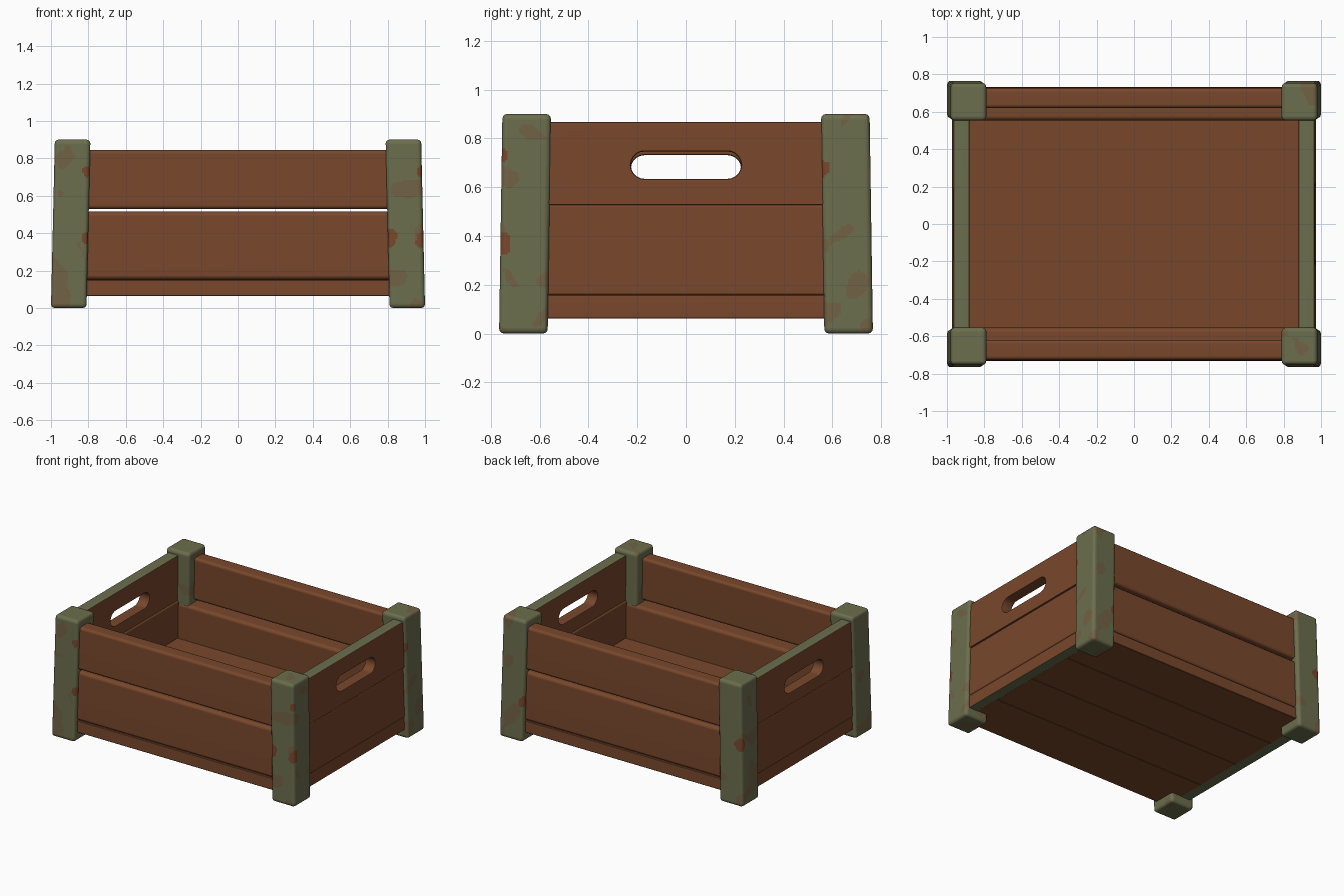
import bpy
import bmesh
import math
from mathutils import Vector, noise

if "Cube" in bpy.data.objects:
    bpy.data.objects.remove(bpy.data.objects["Cube"], do_unlink=True)


def material(name, rgb):
    m = bpy.data.materials.new(name)
    m.use_nodes = True
    col = (*rgb, 1.0)
    m.diffuse_color = col
    bsdf = next(n for n in m.node_tree.nodes if n.type == 'BSDF_PRINCIPLED')
    bsdf.inputs["Base Color"].default_value = col
    bsdf.inputs["Roughness"].default_value = 0.8
    return m


wood = material("brown wood", (0.19, 0.064, 0.025))
green = material("olive paint", (0.148, 0.156, 0.075))
worn = material("worn paint", (0.165, 0.122, 0.058))
rust = material("bare rust", (0.19, 0.064, 0.025))


def sign(v):
    return (v > 1e-4) - (v < -1e-4)


def lean(co):
    """Tilt the walls slightly inward with height."""
    co.x -= sign(co.x) * 0.023 * co.z
    co.y -= sign(co.y) * 0.015 * co.z


def new_object(name, bm, mats):
    me = bpy.data.meshes.new(name)
    bm.to_mesh(me)
    bm.free()
    for m in mats:
        me.materials.append(m)
    ob = bpy.data.objects.new(name, me)
    bpy.context.collection.objects.link(ob)
    return ob


def smooth(ob):
    """Rounded edges stay soft while the broad faces read as flat."""
    bpy.ops.object.select_all(action='DESELECT')
    ob.select_set(True)
    bpy.context.view_layer.objects.active = ob
    bpy.ops.object.shade_smooth_by_angle(angle=math.radians(35))
    ob.modifiers.new("flat_faces", 'WEIGHTED_NORMAL').keep_sharp = True


def box(name, xs, ys, zs, mats, bevel=0.018, segments=3, edge_normal=0, cutter=None):
    """Leaning rounded board; faces pointing along edge_normal in z take the second colour."""
    bm = bmesh.new()
    bmesh.ops.create_cube(bm, size=1)
    for v in bm.verts:
        v.co = Vector([(r[0] + r[1]) / 2 + c * (r[1] - r[0])
                       for c, r in zip(v.co, (xs, ys, zs))])
        lean(v.co)
    bm.normal_update()
    for f in bm.faces:
        f.material_index = int(edge_normal != 0 and f.normal.z * edge_normal > 0.9)
    ob = new_object(name, bm, mats)
    if cutter:
        cut = ob.modifiers.new("hole", 'BOOLEAN')
        cut.operation = 'DIFFERENCE'
        cut.solver = 'EXACT'
        cut.object = cutter
    bev = ob.modifiers.new("round", 'BEVEL')
    bev.width = bevel
    bev.segments = segments
    bev.limit_method = 'ANGLE'
    bev.use_clamp_overlap = False
    # bake the modifiers into the mesh
    bpy.context.view_layer.update()
    dg = bpy.context.evaluated_depsgraph_get()
    baked = bpy.data.meshes.new_from_object(ob.evaluated_get(dg))
    ob.modifiers.clear()
    ob.data = baked
    if cutter:
        bpy.data.objects.remove(cutter, do_unlink=True)
    smooth(ob)
    return ob


def span(s, a, b):
    return tuple(sorted((s * a, s * b)))


def handle_cutter(x, z):
    """Stadium-shaped prism for a hand hole."""
    r, half, n = 0.056, 0.17, 10
    bm = bmesh.new()
    ring = []
    for side in (1, -1):
        for i in range(n + 1):
            a = math.pi * (i / n - side / 2)
            ring.append(bm.verts.new((x - 0.2, side * half + r * math.cos(a), z + r * math.sin(a))))
    face = bm.faces.new(ring)
    ext = bmesh.ops.extrude_face_region(bm, geom=[face])
    verts = [e for e in ext["geom"] if isinstance(e, bmesh.types.BMVert)]
    bmesh.ops.translate(bm, verts=verts, vec=(0.4, 0, 0))
    bmesh.ops.recalc_face_normals(bm, faces=bm.faces)
    ob = new_object("hole_cutter", bm, [wood])
    ob.hide_render = True
    return ob


# Bare patches on the posts: position and radius
chips = [((0.80, -0.76, 0.38), 0.05), ((0.99, -0.76, 0.37), 0.045),
         ((0.98, -0.76, 0.73), 0.03), ((-0.81, -0.76, 0.38), 0.035),
         ((-0.80, -0.76, 0.73), 0.03), ((0.97, 0.56, 0.68), 0.035),
         ((-0.98, 0.76, 0.45), 0.045), ((0.80, 0.76, 0.3), 0.04)]


def paint(p):
    """0 paint, 1 worn, 2 bare, chosen from a place on the post."""
    wobble = 0.015 * noise.noise(p * 20)
    if any((p - Vector(c)).length + wobble < r for c, r in chips):
        return 2
    return int(noise.noise(p * 7) + 0.15 * noise.noise(p * 16) - 0.25 * p.z > 0.18)


def paint_post(post):
    """Slice the post finely and colour the faces."""
    bm = bmesh.new()
    bm.from_mesh(post.data)
    for axis in range(3):
        no = Vector([float(axis == k) for k in range(3)])
        vals = [v.co[axis] for v in bm.verts]
        lo, hi = min(vals) + 0.025, max(vals) - 0.025
        steps = int((hi - lo) / 0.009)
        for i in range(steps + 1):
            bmesh.ops.bisect_plane(bm, geom=bm.verts[:] + bm.edges[:] + bm.faces[:],
                                   plane_co=no * (lo + (hi - lo) * i / steps), plane_no=no)
    for f in bm.faces:
        f.material_index = paint(f.calc_center_median())
    bm.to_mesh(post.data)
    bm.free()


# Corner posts
for sx, xn in ((1, "left"), (-1, "right")):
    for sy, yn in ((-1, "front"), (1, "back")):
        paint_post(box(f"{yn}_{xn}_post", span(sx, 0.81, 1.0), span(sy, 0.567, 0.766),
                       (0.0, 0.9), [green, worn, rust], 0.02, 3))

# Front and back boards: thin upper, thick lower
for sy, yn in ((-1, "front"), (1, "back")):
    box(f"{yn}_upper_board", (-0.86, 0.86), span(sy, 0.632, 0.739), (0.53, 0.845), [wood], 0.02)
    box(f"{yn}_lower_board", (-0.91, 0.91), span(sy, 0.562, 0.735), (0.152, 0.515), [wood], 0.024)

# End boards: painted top and bottom edges, hand hole in the upper one
for sx, xn, hz in ((1, "left", 0.69), (-1, "right", 0.675)):
    box(f"{xn}_upper_board", span(sx, 0.9, 0.986), (-0.62, 0.62), (0.527, 0.868),
        [wood, green], 0.01, 2, 1, handle_cutter(sx * 0.93, hz))
    box(f"{xn}_lower_board", span(sx, 0.892, 0.977), (-0.62, 0.62), (0.157, 0.529), [wood], 0.012)
    box(f"{xn}_bottom_rail", span(sx, 0.895, 0.973), (-0.62, 0.62), (0.062, 0.159),
        [wood, green], 0.008, 2, -1)

# Floor planks running lengthwise
count = 4
width = 1.464 / count
for i in range(count):
    y = -0.732 + i * width
    box(f"floor_plank_{i + 1}", (-0.9, 0.9), (y, y + width), (0.064, 0.151), [wood], 0.003, 1)

# Raised inner floor
box("floor_panel", (-0.91, 0.91), (-0.6, 0.6), (0.14, 0.25), [wood], 0.004, 1)
